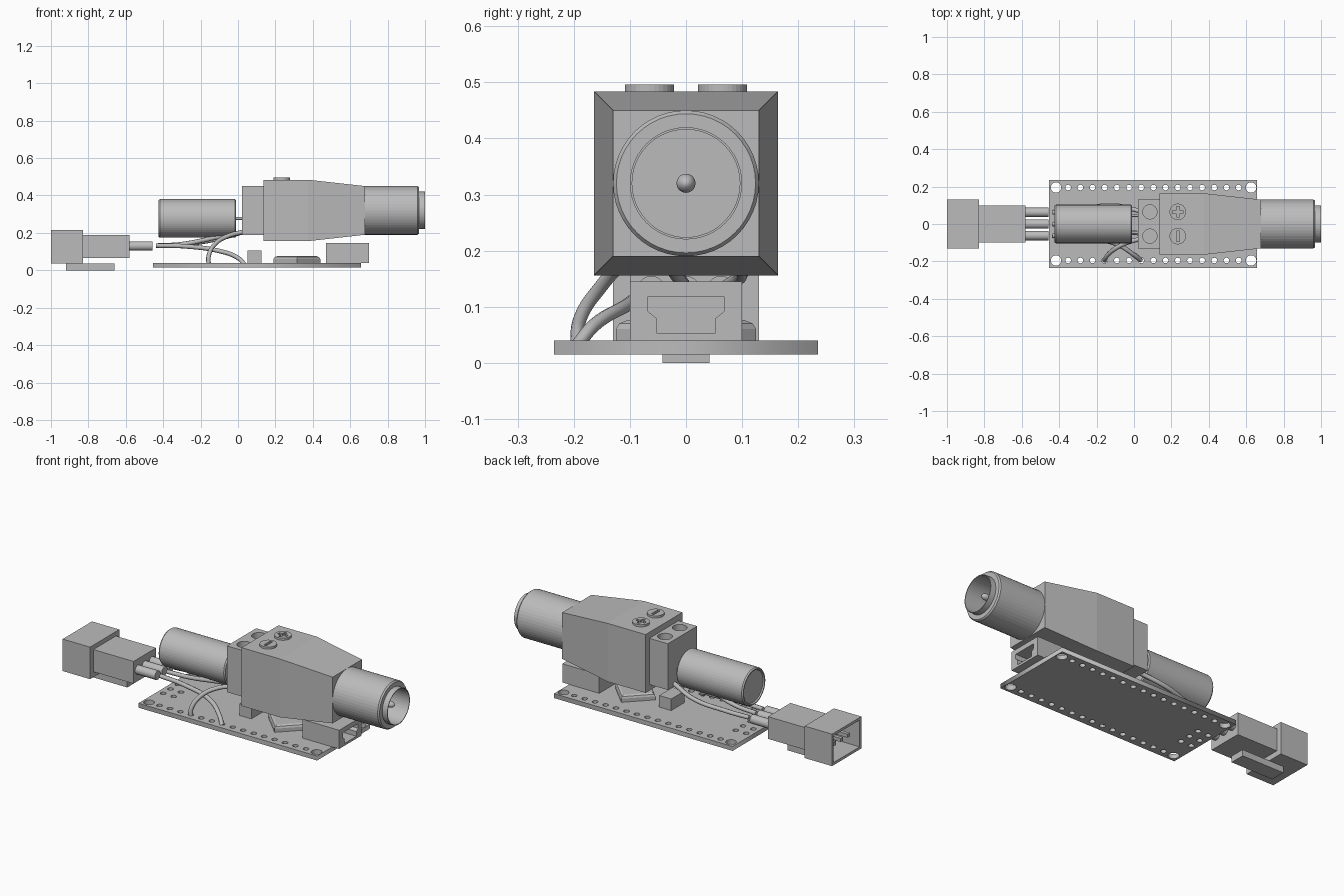
import bpy, bmesh, math
from mathutils import Vector, Matrix

if "Cube" in bpy.data.objects:
    bpy.data.objects.remove(bpy.data.objects["Cube"])

GREY = bpy.data.materials.new("plain_grey")
GREY.diffuse_color = (0.5, 0.5, 0.5, 1)
GREY.use_nodes = True
GREY.node_tree.nodes["Principled BSDF"].inputs["Base Color"].default_value = GREY.diffuse_color


def finish(name, bm):
    bmesh.ops.recalc_face_normals(bm, faces=bm.faces)
    me = bpy.data.meshes.new(name)
    bm.to_mesh(me)
    bm.free()
    me.materials.append(GREY)
    ob = bpy.data.objects.new(name, me)
    bpy.context.collection.objects.link(ob)
    return ob


def select(ob):
    bpy.ops.object.select_all(action='DESELECT')
    ob.select_set(True)
    bpy.context.view_layer.objects.active = ob


def smooth(ob, deg=30):
    select(ob)
    bpy.ops.object.shade_smooth_by_angle(angle=math.radians(deg))
    return ob


def box(name, x, y, z):
    bm = bmesh.new()
    bmesh.ops.create_cube(bm, size=1)
    for v in bm.verts:
        v.co = Vector([(r[0] + r[1]) / 2 + c * (r[1] - r[0]) for c, r in zip(v.co, (x, y, z))])
    return finish(name, bm)


def lathe_x(name, profile, y, z, n=48):
    """Spin (x, radius) points round an axis parallel to x."""
    bm = bmesh.new()
    vs = [bm.verts.new((x, r, 0)) for x, r in profile]
    es = [bm.edges.new(p) for p in zip(vs, vs[1:])]
    bmesh.ops.spin(bm, geom=vs + es, cent=(0, 0, 0), axis=(1, 0, 0),
                   angle=2 * math.pi, steps=n, use_merge=True)
    bmesh.ops.remove_doubles(bm, verts=bm.verts, dist=1e-5)
    bmesh.ops.translate(bm, verts=bm.verts, vec=(0, y, z))
    return finish(name, bm)


def post(name, x, y, z0, z1, r, n=32):
    bm = bmesh.new()
    bmesh.ops.create_cone(bm, cap_ends=True, segments=n, radius1=r, radius2=r, depth=z1 - z0,
                          matrix=Matrix.Translation((x, y, (z0 + z1) / 2)))
    return finish(name, bm)


def loft(name, rings):
    bm = bmesh.new()
    loops = [[bm.verts.new(p) for p in ring] for ring in rings]
    for a, b in zip(loops, loops[1:]):
        for i in range(len(a)):
            j = (i + 1) % len(a)
            bm.faces.new((a[i], a[j], b[j], b[i]))
    bm.faces.new(loops[0])
    bm.faces.new(loops[-1])
    return finish(name, bm)


def cut(ob, cutter):
    cutter.hide_render = True
    m = ob.modifiers.new("cut", 'BOOLEAN')
    m.operation, m.solver, m.object = 'DIFFERENCE', 'EXACT', cutter
    select(ob)
    bpy.ops.object.modifier_apply(modifier=m.name)
    bpy.data.objects.remove(cutter)


def curve_mesh(name, cu):
    ob = bpy.data.objects.new(name, cu)
    bpy.context.collection.objects.link(ob)
    cu.materials.append(GREY)
    select(ob)
    bpy.ops.object.convert(target='MESH')
    return bpy.context.view_layer.objects.active


def wire(name, pts, r=0.012):
    cu = bpy.data.curves.new(name, 'CURVE')
    cu.dimensions = '3D'
    cu.bevel_depth, cu.bevel_resolution, cu.use_fill_caps = r, 2, True
    sp = cu.splines.new('BEZIER')
    sp.bezier_points.add(len(pts) - 1)
    for bp, p in zip(sp.bezier_points, pts):
        bp.co = p
        bp.handle_left_type = bp.handle_right_type = 'AUTO'
    return smooth(curve_mesh(name, cu), 50)


# Circuit board: outline with pin and mounting holes
cu = bpy.data.curves.new("circuit_board", 'CURVE')
cu.dimensions, cu.fill_mode, cu.extrude = '2D', 'BOTH', 0.0125


def outline(pts):
    sp = cu.splines.new('POLY')
    sp.points.add(len(pts) - 1)
    for p, (x, y) in zip(sp.points, pts):
        p.co = (x, y, 0, 1)
    sp.use_cyclic_u = True


def hole(x, y, r, n):
    outline([(x + r * math.cos(2 * math.pi * i / n), y + r * math.sin(2 * math.pi * i / n))
             for i in range(n)])


outline([(-0.455, -0.235), (0.657, -0.235), (0.657, 0.235), (-0.455, 0.235)])
for y in (-0.195, 0.195):
    for x in (-0.417, 0.626):
        hole(x, y, 0.028, 24)
    for i in range(15):
        hole(-0.352 + 0.0651 * i, y, 0.015, 16)
for x in (-0.42, -0.355):
    for y in (-0.065, 0, 0.065):
        hole(x, y, 0.015, 16)
board = curve_mesh("circuit_board", cu)
board.location.z = 0.0275

# Data socket with shaped opening
socket = box("data_socket", (0.47, 0.70), (-0.1, 0.1), (0.04, 0.145))
prof = [(0.068, 0.118), (0.068, 0.092), (0.053, 0.08), (0.053, 0.053)]
prof += [(-y, z) for y, z in reversed(prof)]
cut(socket, loft("socket_cutter", [[(x, y, z) for y, z in prof] for x in (0.52, 0.75)]))

# Diagonal chip with softened top, and push button
h = 0.125
chip = loft("chip", [[(0.315 + s, 0, z), (0.315, s, z), (0.315 - s, 0, z), (0.315, -s, z)]
                     for z, s in ((0.04, h), (0.06, h), (0.07, h - 0.006), (0.076, h - 0.02))])
box("push_button", (0.05, 0.125), (-0.06, 0.06), (0.04, 0.105))

# Adapter: tapered body, terminal block, screws
CZ = 0.32
loft("adapter_body", [[(x, a * s, CZ + b * s) for a, b in ((1, 1), (-1, 1), (-1, -1), (1, -1))]
                      for x, s in ((0.137, 0.164), (0.375, 0.164), (0.68, 0.13))])
block = box("terminal_block", (0.022, 0.137), (-0.13, 0.13), (CZ - 0.13, CZ + 0.13))
for side, y in (("plus", 0.065), ("minus", -0.065)):
    cut(block, post("hole_cutter", 0.085, y, 0.38, 0.5, 0.038))
    screw = post("screw_" + side, 0.234, y, 0.47, 0.496, 0.044)
    cut(screw, box("slot_cutter", (0.226, 0.242), (y - 0.028, y + 0.028), (0.486, 0.51))
        if side == "minus" else
        box("slot_cutter", (0.206, 0.262), (y - 0.008, y + 0.008), (0.486, 0.51)))
    if side == "plus":
        cut(screw, box("slot_cutter", (0.226, 0.242), (y - 0.028, y + 0.028), (0.486, 0.51)))

# Barrel plug with hollow end and centre pin
lathe_x("barrel", [(0.68, 0), (0.68, 0.13), (0.96, 0.13), (0.968, 0.124), (0.968, 0.1),
                   (1.0, 0.1), (1.0, 0.096), (0.80, 0.096), (0.80, 0)], 0, CZ)
smooth(lathe_x("barrel_pin", [(0.80, 0), (0.80, 0.017), (0.955, 0.017), (0.965, 0.013),
                              (0.972, 0.006), (0.974, 0)], 0, CZ, 20))

# Capacitor with recessed end and two leads
lathe_x("capacitor", [(-0.418, 0), (-0.418, 0.088), (-0.425, 0.092), (-0.425, 0.098),
                      (-0.418, 0.103), (-0.017, 0.103), (-0.01, 0.098), (-0.01, 0)], 0, 0.277)
for i, y in enumerate((-0.045, 0.045)):
    lathe_x(f"capacitor_lead_{i}", [(-0.012, 0), (-0.012, 0.007), (0.03, 0.007), (0.03, 0)],
            y, 0.277, 12)

# Cable connector: hollow shroud, rear body, latch, contacts, sleeves
shroud = box("connector_shroud", (-1.0, -0.83), (-0.13, 0.13), (0.035, 0.215))
cut(shroud, box("shroud_cutter", (-1.1, -0.86), (-0.115, 0.115), (0.05, 0.2)))
box("connector_rear", (-0.83, -0.58), (-0.1, 0.1), (0.065, 0.19))
box("connector_latch", (-0.92, -0.66), (-0.042, 0.042), (0.0, 0.035))
for i, y in enumerate((-0.062, 0, 0.062)):
    box(f"contact_{i}", (-0.97, -0.85), (y - 0.01, y + 0.01), (0.117, 0.137))
    smooth(lathe_x(f"sleeve_{i}", [(-0.585, 0), (-0.585, 0.025), (-0.457, 0.025), (-0.457, 0)],
                   y, 0.13, 20))

# Wires
wire("wire_plus", [(-0.437, 0.062, 0.132), (-0.3, 0.075, 0.138), (-0.12, 0.1, 0.165),
                   (0.03, 0.07, 0.205)])
wire("wire_minus", [(-0.437, 0, 0.132), (-0.3, -0.005, 0.14), (-0.12, -0.03, 0.175),
                    (0.03, -0.05, 0.205)])
wire("wire_signal", [(-0.437, -0.062, 0.132), (-0.28, -0.075, 0.128), (-0.1, -0.105, 0.103),
                     (0.0, -0.165, 0.066), (0.038, -0.195, 0.03)])
wire("wire_board_feed", [(0.03, -0.08, 0.205), (-0.05, -0.105, 0.185), (-0.125, -0.15, 0.138),
                         (-0.157, -0.19, 0.075), (-0.157, -0.195, 0.03)])
